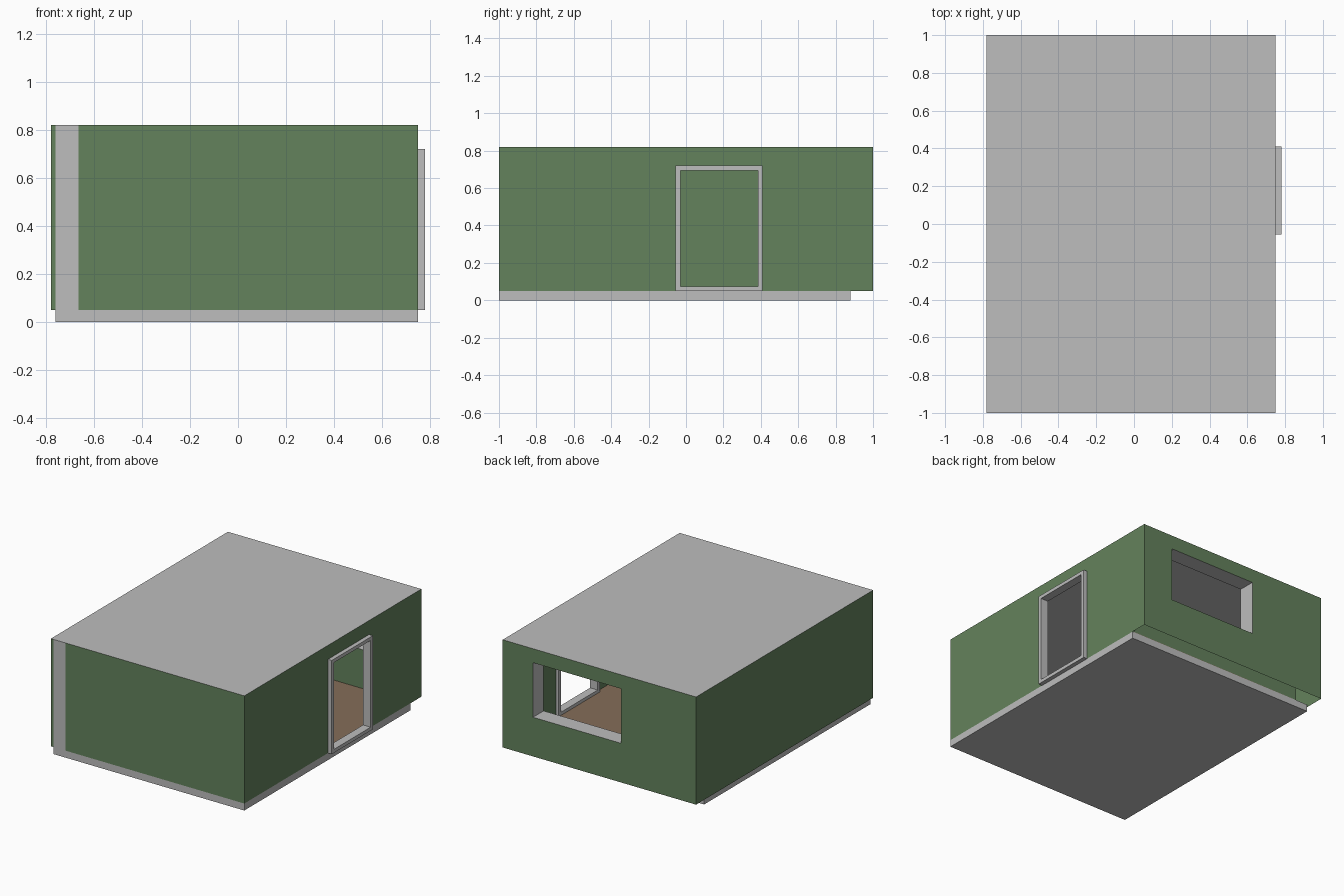
import bpy, bmesh
from mathutils import Vector

if "Cube" in bpy.data.objects:
    bpy.data.objects.remove(bpy.data.objects["Cube"])


def material(name, rgb):
    m = bpy.data.materials.new(name)
    m.diffuse_color = (*rgb, 1)
    m.use_nodes = True
    m.node_tree.nodes["Principled BSDF"].inputs["Base Color"].default_value = m.diffuse_color
    return m


GREY = material("plaster grey", (0.51, 0.51, 0.51))
GREEN = material("wall green", (0.127, 0.223, 0.107))
BROWN = material("floor brown", (0.235, 0.155, 0.10))


def box(name, x, y, z, mat):
    """Box from (min, max) ranges on each axis."""
    bm = bmesh.new()
    bmesh.ops.create_cube(bm, size=1)
    for v in bm.verts:
        v.co = Vector([r[0] if c < 0 else r[1] for c, r in zip(v.co, (x, y, z))])
    me = bpy.data.meshes.new(name)
    bm.to_mesh(me)
    bm.free()
    ob = bpy.data.objects.new(name, me)
    bpy.context.collection.objects.link(ob)
    me.materials.append(mat)
    return ob


def cut(ob, x, y, z):
    """Subtract a box-shaped volume from an object."""
    cutter = box("cutter", x, y, z, GREY)
    cutter.hide_render = True
    mod = ob.modifiers.new("cut", 'BOOLEAN')
    mod.operation, mod.solver, mod.object = 'DIFFERENCE', 'EXACT', cutter
    bpy.context.view_layer.objects.active = ob
    bpy.ops.object.modifier_apply(modifier=mod.name)
    bpy.data.objects.remove(cutter)


# Base slab and room floor
box("base_slab", (-0.76, 0.75), (-1, 0.88), (0, 0.05), GREY)
box("room_floor", (-0.665, 0.74), (-0.99, 0.88), (0.05, 0.052), BROWN)

# Walls and roof as one shell: thick back and left, thin front and right
house = box("walls_and_roof", (-0.78, 0.75), (-1, 1), (0.05, 0.82), GREEN)
cut(house, (-0.665, 0.74), (-0.99, 0.88), (0.0, 0.81))     # room
cut(house, (-0.185, 0.51), (0.8, 1.1), (0.33, 0.72))       # back window
cut(house, (0.7, 0.8), (-0.05, 0.40), (0.06, 0.71))        # doorway

me = house.data
me.materials.clear()
me.materials.append(GREEN)
me.materials.append(GREY)
bm = bmesh.new()
bm.from_mesh(me)

# Cut the bare wall end into the front face
for x in (-0.76, -0.665):
    front = [f for f in bm.faces if f.normal.y < -0.9 and f.calc_center_median().y < -0.995]
    geom = set(front)
    for f in front:
        geom.update(f.edges)
        geom.update(f.verts)
    bmesh.ops.bisect_plane(bm, geom=list(geom), plane_co=(x, 0, 0), plane_no=(1, 0, 0))

# Open the underside of the hollow walls
bottom = [f for f in bm.faces if f.normal.z < -0.9 and f.calc_center_median().z < 0.051]
bmesh.ops.delete(bm, geom=bottom, context='FACES')

# Grey: horizontal faces, window reveals and the bare wall end
for f in bm.faces:
    c = f.calc_center_median()
    reveal = abs(f.normal.x) > 0.9 and 0.88 < c.y < 0.999 and -0.3 < c.x < 0.6
    wall_end = f.normal.y < -0.9 and c.y < -0.995 and -0.76 < c.x < -0.665
    f.material_index = int(abs(f.normal.z) > 0.9 or reveal or wall_end)
bm.to_mesh(me)
bm.free()

# Door frame straddling the right wall
frame = box("door_frame", (0.72, 0.78), (-0.055, 0.41), (0.05, 0.72), GREY)
cut(frame, (0.6, 0.9), (-0.03, 0.385), (0.075, 0.695))
